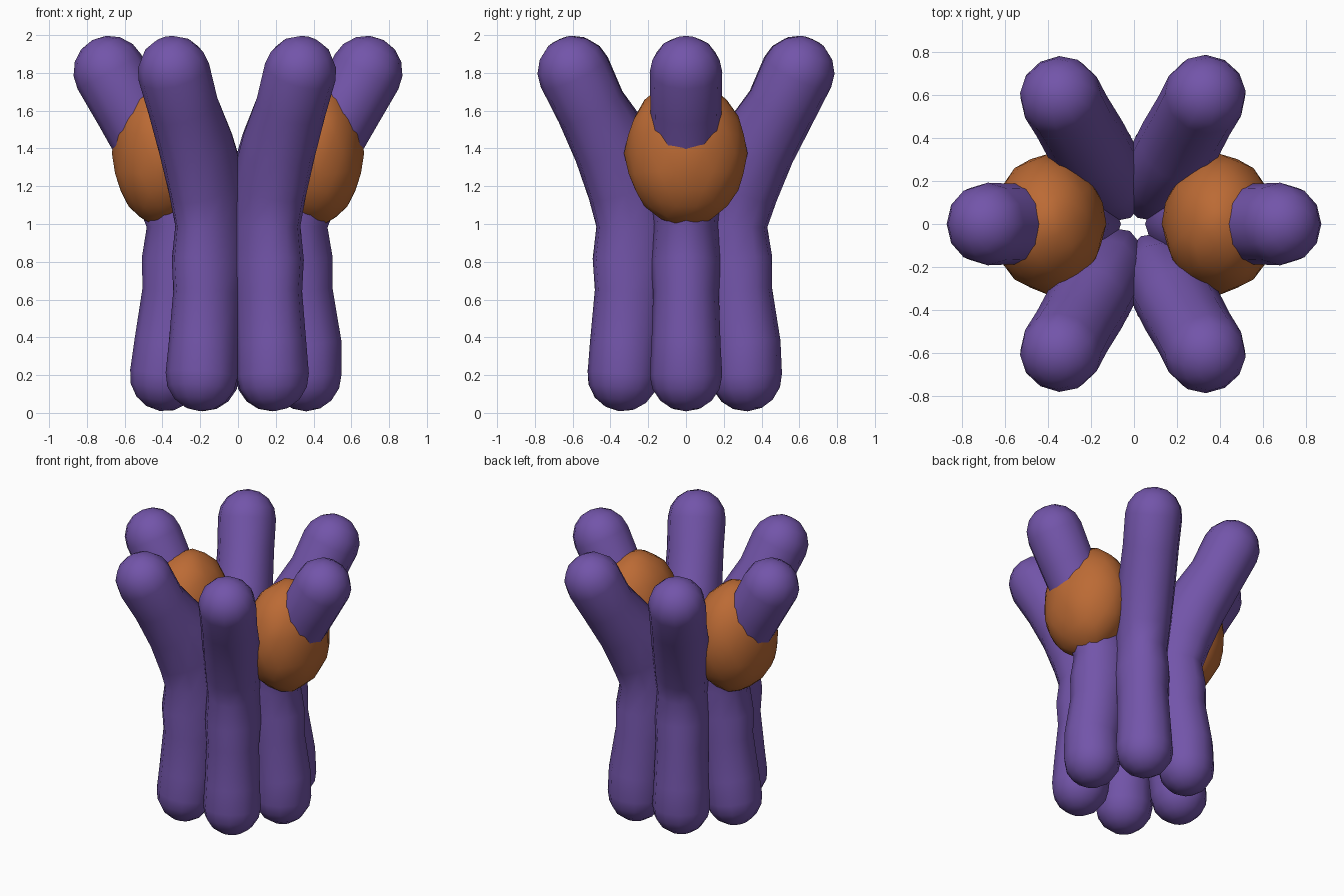
import bpy, bmesh, math
from mathutils import Vector

if "Cube" in bpy.data.objects:
    bpy.data.objects.remove(bpy.data.objects["Cube"])

def material(name, color):
    m = bpy.data.materials.new(name)
    m.diffuse_color = color
    m.use_nodes = True
    m.node_tree.nodes["Principled BSDF"].inputs["Base Color"].default_value = m.diffuse_color
    return m

PURPLE = material("purple", (0.17, 0.09, 0.40, 1))
ORANGE = material("orange", (0.50, 0.145, 0.035, 1))
SIDES = 12

def finish(name, bm, mat):
    bmesh.ops.recalc_face_normals(bm, faces=bm.faces)
    for f in bm.faces:
        f.smooth = True
    me = bpy.data.meshes.new(name)
    bm.to_mesh(me)
    bm.free()
    me.materials.append(mat)
    ob = bpy.data.objects.new(name, me)
    bpy.context.collection.objects.link(ob)

def tentacle(name, angle, path):
    """Round-ended tube; path holds (distance from axis, height, side radius, radial radius)."""
    pts = [Vector((p[0], 0, p[1])) for p in path]
    rings = []
    n = len(pts)
    steps = [math.radians(a) for a in (22, 45, 67)]
    for i, p in enumerate(pts):
        t = (pts[min(i + 1, n - 1)] - pts[max(i - 1, 0)]).normalized()
        w, h = path[i][2:]
        if i == 0:
            rings += [(p - t * w * math.sin(a), t, w * math.cos(a), h * math.cos(a))
                      for a in reversed(steps)]
        rings.append((p, t, w, h))
        if i == n - 1:
            rings += [(p + t * w * math.sin(a), t, w * math.cos(a), h * math.cos(a))
                      for a in steps]
    bm = bmesh.new()
    side = Vector((0, 1, 0))
    loops = []
    for c, t, w, h in rings:
        u = side.cross(t)
        loops.append([bm.verts.new(c + u * h * math.cos(k * math.tau / SIDES)
                                   + side * w * math.sin(k * math.tau / SIDES))
                      for k in range(SIDES)])
    for a, b in zip(loops, loops[1:]):
        for k in range(SIDES):
            j = (k + 1) % SIDES
            bm.faces.new((a[k], a[j], b[j], b[k]))
    # poles of the rounded ends
    t0 = (pts[1] - pts[0]).normalized()
    t1 = (pts[-1] - pts[-2]).normalized()
    for loop, tip in ((loops[0], pts[0] - t0 * path[0][2]),
                      (loops[-1], pts[-1] + t1 * path[-1][2])):
        v = bm.verts.new(tip)
        for k in range(SIDES):
            bm.faces.new((loop[k], loop[(k + 1) % SIDES], v))
    c, s = math.cos(angle), math.sin(angle)
    for v in bm.verts:
        x, y, z = v.co
        v.co = (x * c - y * s, x * s + y * c, z)
    finish(name, bm, PURPLE)

# outer edge distance, height, side radius, radial radius along the waist
WAIST = [(0.55, 0.36, 0.183, 0.19), (0.508, 0.63, 0.174, 0.195),
         (0.51, 0.80, 0.186, 0.218), (0.484, 1.0, 0.174, 0.212),
         (0.55, 1.2, 0.188, 0.225), (0.65, 1.42, 0.192, 0.205)]

# six tentacles: angle, base distance, shift of the waist, extra inward depth
for i, (deg, base, d, deep) in enumerate([
        (0, 0.36, -0.01, 0.0), (61, 0.365, -0.01, 0.01), (120, 0.365, -0.01, 0.01),
        (180, 0.385, 0.0, 0.0), (240, 0.385, 0.045, 0.035), (299, 0.38, 0.045, 0.02)]):
    path = [(base, 0.2, 0.192, 0.188)]
    for out, z, w, h in WAIST:
        fade = max(0.0, 1 - abs(z - 0.95) / 0.7)
        h += deep * fade
        path.append((out + d * fade - h, z, w, h))
    path += [(0.58, 1.62, 0.188, 0.185), (0.68, 1.805, 0.192, 0.192)]
    tentacle(f"tentacle_{i + 1}", math.radians(deg), path)

# two lumpy egg-shaped bulbs sitting among the side tentacles
for name, sx in (("bulb_right", 1), ("bulb_left", -1)):
    bm = bmesh.new()
    bmesh.ops.create_icosphere(bm, subdivisions=3, radius=1)
    for v in bm.verts:
        x, y, z = v.co
        k = 1 + 0.03 * math.sin(7 * x + 2) * math.sin(6 * y + 1) * math.cos(7 * z)
        v.co = (sx * (0.4 + 0.265 * x * k), 0.32 * y * k, 1.375 + 0.39 * z * k)
    finish(name, bm, ORANGE)
